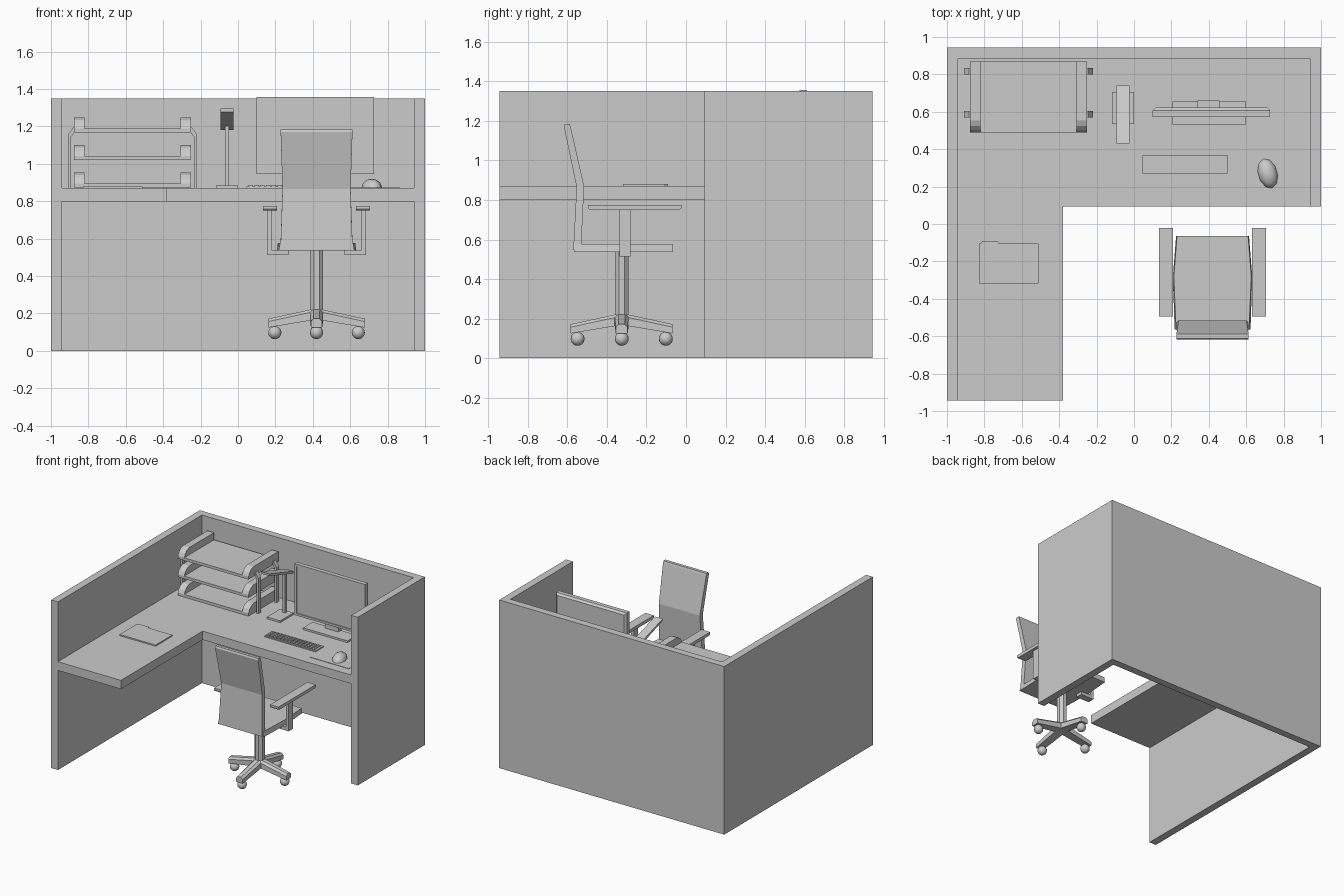
import bpy, bmesh, math
from mathutils import Vector, Matrix

if "Cube" in bpy.data.objects:
    bpy.data.objects.remove(bpy.data.objects["Cube"])


def finish(name, bm):
    bmesh.ops.recalc_face_normals(bm, faces=bm.faces)
    me = bpy.data.meshes.new(name)
    bm.to_mesh(me)
    bm.free()
    ob = bpy.data.objects.new(name, me)
    bpy.context.collection.objects.link(ob)
    return ob


def add_loft(bm, rings):
    """Skin a list of equal-length point rings and cap both ends."""
    vs = [[bm.verts.new(p) for p in r] for r in rings]
    n = len(vs[0])
    for a, b in zip(vs, vs[1:]):
        for i in range(n):
            bm.faces.new((a[i], a[(i + 1) % n], b[(i + 1) % n], b[i]))
    bm.faces.new(vs[0])
    bm.faces.new(vs[-1])


def loft(name, rings):
    bm = bmesh.new()
    add_loft(bm, rings)
    return finish(name, bm)


def prism(name, pts, lo, hi, axis='z'):
    """Extrude a 2D profile along an axis (x: pts are y,z; y: x,z; z: x,y)."""
    put = {'x': lambda p, t: (t, p[0], p[1]),
           'y': lambda p, t: (p[0], t, p[1]),
           'z': lambda p, t: (p[0], p[1], t)}[axis]
    return loft(name, [[put(p, t) for p in pts] for t in (lo, hi)])


def rect(a0, a1, b0, b1):
    return [(a0, b0), (a1, b0), (a1, b1), (a0, b1)]


def box(name, x0, x1, y0, y1, z0, z1):
    return prism(name, rect(x0, x1, y0, y1), z0, z1)


# Partition walls and L-shaped desk
T = 0.94
prism("partition_walls", [(-1, -.943), (-T, -.943), (-T, .885), (T, .885),
                          (T, .093), (1, .093), (1, .943), (-1, .943)], 0, 1.35)
prism("desk_top", [(-T, -.943), (-.38, -.943), (-.38, .093), (T, .093),
                   (T, .885), (-T, .885)], .80, .87)
D = .87

# Monitor: tapered back, full slab, thin bezel and recessed screen
def screen_ring(m, y):
    return [(x, y, z) for x, z in rect(.10 + m, .728 - m, .945 + m, 1.357 - m)]

loft("monitor", [screen_ring(.015, .622), screen_ring(0, .607), screen_ring(0, .573),
                 screen_ring(.017, .573), screen_ring(.017, .581)])
box("monitor_neck", .34, .457, .62, .66, D, 1.15)
box("monitor_base", .205, .60, .533, .655, D, .885)

# Keyboard with a grid of keys
box("keyboard", .045, .50, .27, .37, D, .879)
bm = bmesh.new()
for r in range(4):
    for c in range(14):
        x, y = .056 + c * .031, .277 + r * .022
        add_loft(bm, [[(px, py, z) for px, py in rect(x, x + .024, y, y + .017)]
                      for z in (.878, .886)])
finish("keyboard_keys", bm)

# Mouse and mat
box("mouse_mat", .52, .865, .17, .42, D, .873)
bm = bmesh.new()
bmesh.ops.create_uvsphere(bm, u_segments=10, v_segments=8, radius=1)
bmesh.ops.bisect_plane(bm, geom=bm.verts[:] + bm.edges[:] + bm.faces[:],
                       plane_co=(0, 0, 0), plane_no=(0, 0, -1), clear_outer=True)
bmesh.ops.holes_fill(bm, edges=[e for e in bm.edges if e.is_boundary])
bm.transform(Matrix.Translation((.715, .27, .872)) @ Matrix.Rotation(math.radians(16), 4, 'Z')
             @ Matrix.Diagonal((.052, .082, .048, 1)))
mouse = finish("mouse", bm)
for f in mouse.data.polygons:
    f.use_smooth = abs(f.normal.z) < .98 or f.center.z > .88

# Desk lamp
box("lamp_base", -.118, 0, .535, .705, D, .885)
box("lamp_post", -.069, -.047, .665, .687, .88, 1.21)
prism("lamp_head", [(.43, 1.278), (.43, 1.295), (.74, 1.20), (.74, 1.18)],
      -.094, -.024, 'x')

# Folder with tab
prism("folder", [(-.83, -.318), (-.51, -.318), (-.51, -.105), (-.72, -.105),
                 (-.73, -.09), (-.81, -.09), (-.82, -.105), (-.83, -.105)], D, .88)

# Three stacked paper trays with curved sides
for i in range(3):
    z = .873 + i * .147
    box(f"tray_floor_{i}", -.878, -.25, .49, .868, z, z + .022)
    side = [(.868, z), (.49, z), (.49, z + .022), (.503, z + .048), (.523, z + .068),
            (.553, z + .08), (.868, z + .08)]
    for tag, x0 in (("left", -.878), ("right", -.307)):
        prism(f"tray_{tag}_side_{i}", side, x0, x0 + .057, 'x')

# Bent tray supports, mirrored about the tray centre
for tag, s in (("left", -1), ("right", 1)):
    prof = [(.345, D), (.345, 1.155), (.318, 1.195), (.312, 1.195), (.312, 1.165),
            (.328, 1.145), (.328, D)]
    for k, y in enumerate((.57, .80)):
        prism(f"tray_{tag}_support_{k}", [(-.564 + s * u, v) for u, v in prof],
              y, y + .033, 'y')

# Chair seat and bent backrest, with waisted outlines
CX, CY = .42, -.325
loft("seat", [[(CX - w, y, .537), (CX + w, y, .537), (CX + v, y, .577), (CX - v, y, .577)]
              for y, w, v in ((-.065, .195, .19), (-.28, .212, .207), (-.565, .203, .195))])
loft("backrest", [[(CX - w, yb, zb), (CX + w, yb, zb), (CX + w, yf, zf), (CX - w, yf, zf)]
                  for w, yb, zb, yf, zf in ((.193, -.570, .545, -.53, .56),
                                            (.182, -.553, .865, -.515, .87),
                                            (.192, -.617, 1.17, -.582, 1.165))])
# Rounded upper edge of the backrest
prism("backrest_top", [(-.617, 1.17), (-.612, 1.184), (-.588, 1.184), (-.582, 1.165)],
      CX - .192, CX + .192, 'x')

# Armrests with L-shaped brackets
for tag, s in (("left", -1), ("right", 1)):
    loft(f"{tag}_armrest", [[(CX + s * u, y, z) for u, y in rect(.212, .287, y0, y1)]
                            for y0, y1, z in ((-.488, -.035, .75), (-.495, -.022, .758),
                                              (-.495, -.022, .775))])
    prism(f"{tag}_arm_bracket",
          [(CX + s * u, z) for u, z in ((.265, .755), (.265, .513), (.15, .513),
                                        (.15, .54), (.24, .54), (.24, .755))],
          -.335, -.28, 'y')

# Chair column
col = [(CX + .038 * math.cos(a), CY + .038 * math.sin(a))
       for a in (math.pi / 8 + i * math.pi / 4 for i in range(8))]
prism("chair_column", col, .165, .54)

# Four-legged base with ball casters
for i in range(4):
    M = Matrix.Translation((CX, CY, 0)) @ Matrix.Rotation(i * math.pi / 2, 4, 'Z')
    rings = []
    for r, w, z0, z1 in ((0, .036, .168, .228), (.258, .03, .125, .172)):
        sec = [(-w, z0), (w, z0), (w, z1 - .015), (w * .5, z1), (-w * .5, z1), (-w, z1 - .015)]
        rings.append([M @ Vector((r, u, z)) for u, z in sec])
    loft(f"chair_leg_{i}", rings)
    bm = bmesh.new()
    bmesh.ops.create_uvsphere(bm, u_segments=16, v_segments=10, radius=.035)
    bm.transform(M @ Matrix.Translation((.223, 0, .098)))
    for f in bm.faces:
        f.smooth = True
    finish(f"caster_{i}", bm)
